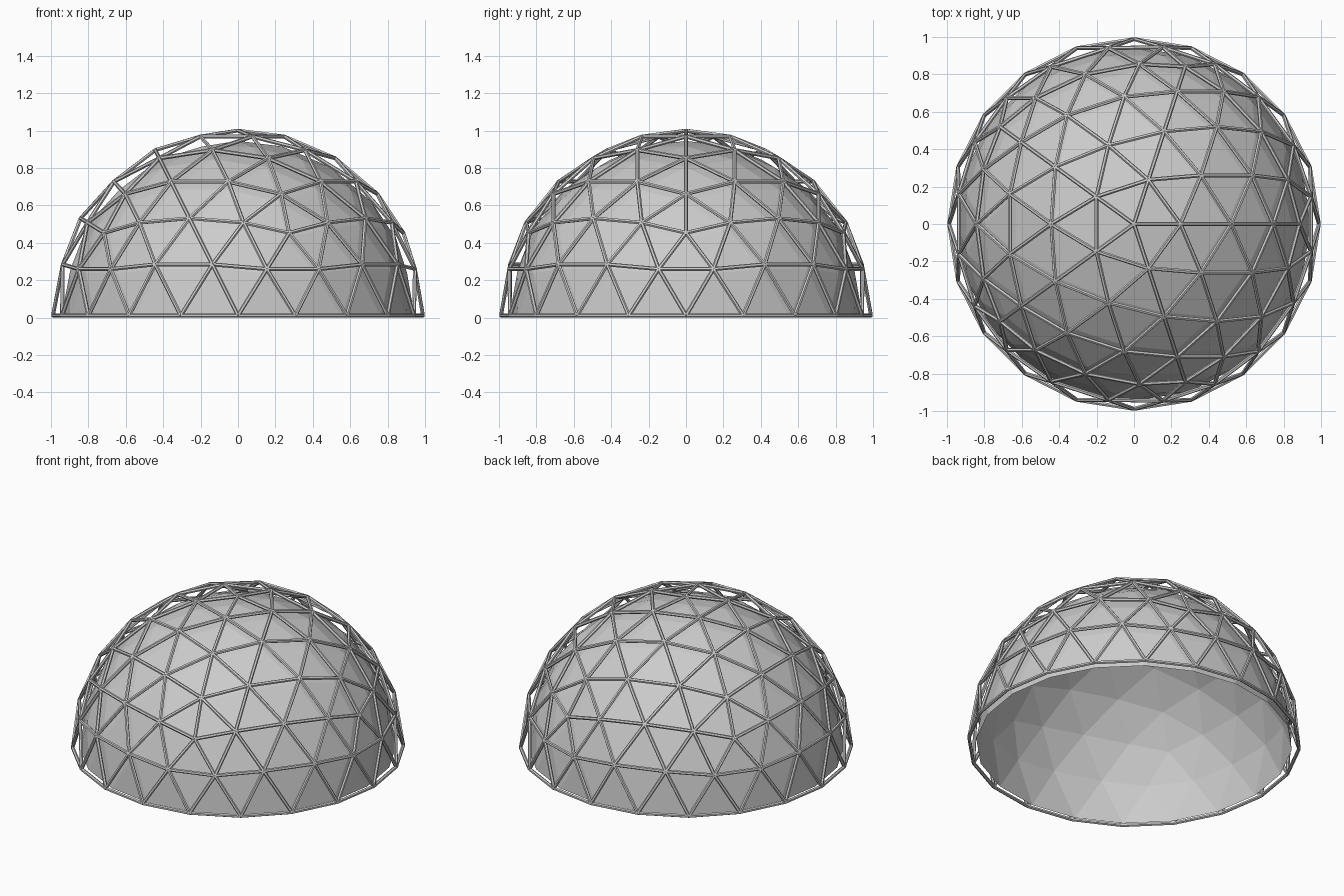
import bpy, bmesh
from mathutils import Vector, Matrix

if "Cube" in bpy.data.objects:
    bpy.data.objects.remove(bpy.data.objects["Cube"])

STRUT_R = 0.011
FRAME_R = 0.989
SHELL_R = 0.945


def half_sphere(radius):
    # four-frequency geodesic sphere, lower half removed at its equator ring
    bm = bmesh.new()
    bmesh.ops.create_icosphere(bm, subdivisions=3, radius=radius)
    low = [v for v in bm.verts if v.co.z < -0.02]
    bmesh.ops.delete(bm, geom=low, context='VERTS')
    for v in bm.verts:
        if abs(v.co.z) < 0.02:
            v.co.z = 0.0
    return bm


def finish(bm, name, lift=0.0):
    bmesh.ops.translate(bm, verts=bm.verts, vec=(0, 0, lift))
    mesh = bpy.data.meshes.new(name)
    bm.to_mesh(mesh)
    bm.free()
    obj = bpy.data.objects.new(name, mesh)
    bpy.context.collection.objects.link(obj)
    return obj


# inner faceted skin
finish(half_sphere(SHELL_R), "dome_skin")

# outer lattice: one six-sided bar along every edge
cage = half_sphere(FRAME_R)
bars = bmesh.new()
for e in cage.edges:
    a, b = (v.co for v in e.verts)
    d = b - a
    out = (a + b).normalized()
    z = d.normalized()
    x = (out - z * out.dot(z)).normalized()
    rot = Matrix((x, z.cross(x), z)).transposed().to_4x4()
    bmesh.ops.create_cone(bars, cap_ends=True, segments=6, radius1=STRUT_R,
                          radius2=STRUT_R, depth=d.length,
                          matrix=Matrix.Translation((a + b) / 2) @ rot)
cage.free()
finish(bars, "lattice_struts", STRUT_R)
